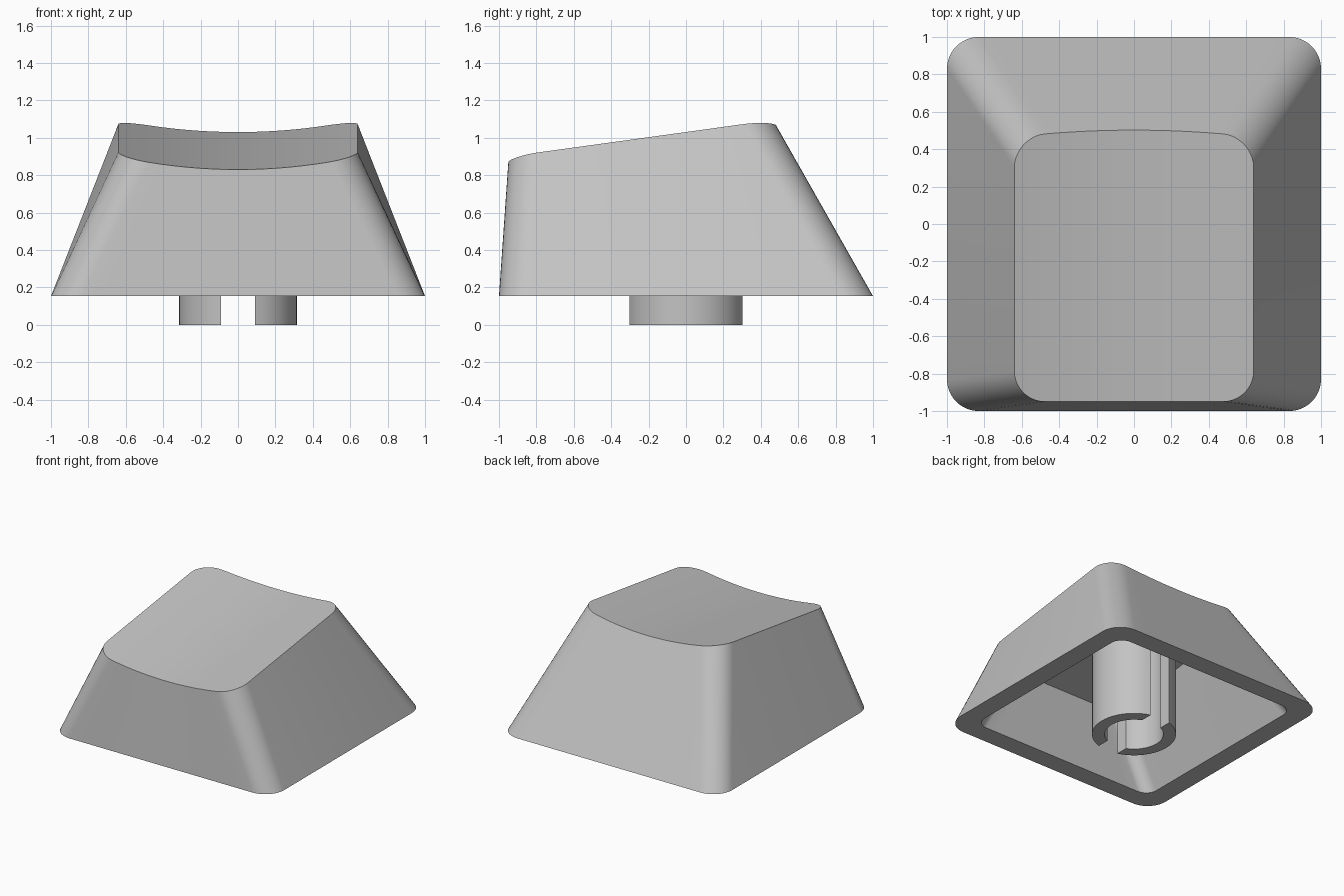
import bpy, bmesh, math

if "Cube" in bpy.data.objects:
    bpy.data.objects.remove(bpy.data.objects["Cube"])

BASE_Z = 0.153
CORNER, STRAIGHT = 10, 14


def half_outline(hx, r):
    """Points across the width as (x, inset from the front or back edge)."""
    left = [(-hx + r - r * math.cos(a), r - r * math.sin(a))
            for a in (math.pi / 2 * i / CORNER for i in range(CORNER + 1))]
    mid = [(-(hx - r) + 2 * (hx - r) * i / STRAIGHT, 0.0) for i in range(1, STRAIGHT)]
    return left + mid + [(-x, d) for x, d in reversed(left)]


def ring(bm, hx, y0, y1, r, height, back_lean=0.0):
    """Rounded rectangle: a front row and a back row with matching x."""
    pts = half_outline(hx, r)
    front = [(x, y0 + d) for x, d in pts]
    back = [(x, y1 - d - back_lean * x * x) for x, d in pts]
    return [[bm.verts.new((x, y, height(x, y))) for x, y in row] for row in (front, back)]


def bridge(bm, a, b):
    la, lb = (f + k[::-1] for f, k in (a, b))
    for i in range(len(la)):
        j = (i + 1) % len(la)
        bm.faces.new((la[i], la[j], lb[j], lb[i]))


def cap(bm, a):
    f, k = a
    for i in range(len(f) - 1):
        bm.faces.new((f[i], f[i + 1], k[i + 1], k[i]))


def finish(bm, name):
    bmesh.ops.recalc_face_normals(bm, faces=bm.faces)
    mesh = bpy.data.meshes.new(name)
    bm.to_mesh(mesh)
    bm.free()
    mesh.materials.append(grey)
    obj = bpy.data.objects.new(name, mesh)
    bpy.context.collection.objects.link(obj)
    bpy.ops.object.select_all(action='DESELECT')
    obj.select_set(True)
    bpy.context.view_layer.objects.active = obj
    bpy.ops.object.shade_smooth_by_angle(angle=math.radians(25))
    return obj


def dish(x, y):
    return 0.83 + 0.138 * (y + 0.95) + 0.17 * x * x


def ceiling(x, y):
    return 0.73 + 0.138 * (y + 0.8)


def base(x, y):
    return BASE_Z


grey = bpy.data.materials.new("light_grey")
grey.diffuse_color = (0.55, 0.55, 0.55, 1)
grey.use_nodes = True
grey.node_tree.nodes["Principled BSDF"].inputs["Base Color"].default_value = grey.diffuse_color

# Hollow tapered shell with a dished top
bm = bmesh.new()
top = ring(bm, 0.64, -0.95, 0.502, 0.165, dish, back_lean=0.09)
rim_out = ring(bm, 1.0, -1.0, 1.0, 0.17, base)
rim_in = ring(bm, 0.84, -0.84, 0.84, 0.1, base)
roof = ring(bm, 0.53, -0.81, 0.41, 0.1, ceiling)
cap(bm, top)
bridge(bm, top, rim_out)
bridge(bm, rim_out, rim_in)
bridge(bm, rim_in, roof)
cap(bm, roof)
finish(bm, "keycap_shell")

# Mounting stem: two half rings with a slot between them
R_OUT, R_IN, SLOT, N = 0.315, 0.22, 0.09, 20
for side, name in ((1, "stem_right"), (-1, "stem_left")):
    def arc(r):
        lim = math.acos(SLOT / r)
        return [(side * r * math.cos(t), r * math.sin(t))
                for t in (-lim + 2 * lim * i / N for i in range(N + 1))]
    bm = bmesh.new()
    rows = []
    for pts in (arc(R_OUT), arc(R_IN)):
        rows.append([bm.verts.new((x, y, 0)) for x, y in pts])
        rows.append([bm.verts.new((x, y, ceiling(x, y) + 0.03)) for x, y in pts])
    lo_out, hi_out, lo_in, hi_in = rows
    for a, b in ((lo_out, hi_out), (hi_out, hi_in), (hi_in, lo_in), (lo_in, lo_out)):
        for i in range(N):
            bm.faces.new((a[i], a[i + 1], b[i + 1], b[i]))
    for i in (0, N):
        bm.faces.new((lo_out[i], hi_out[i], hi_in[i], lo_in[i]))
    finish(bm, name)
